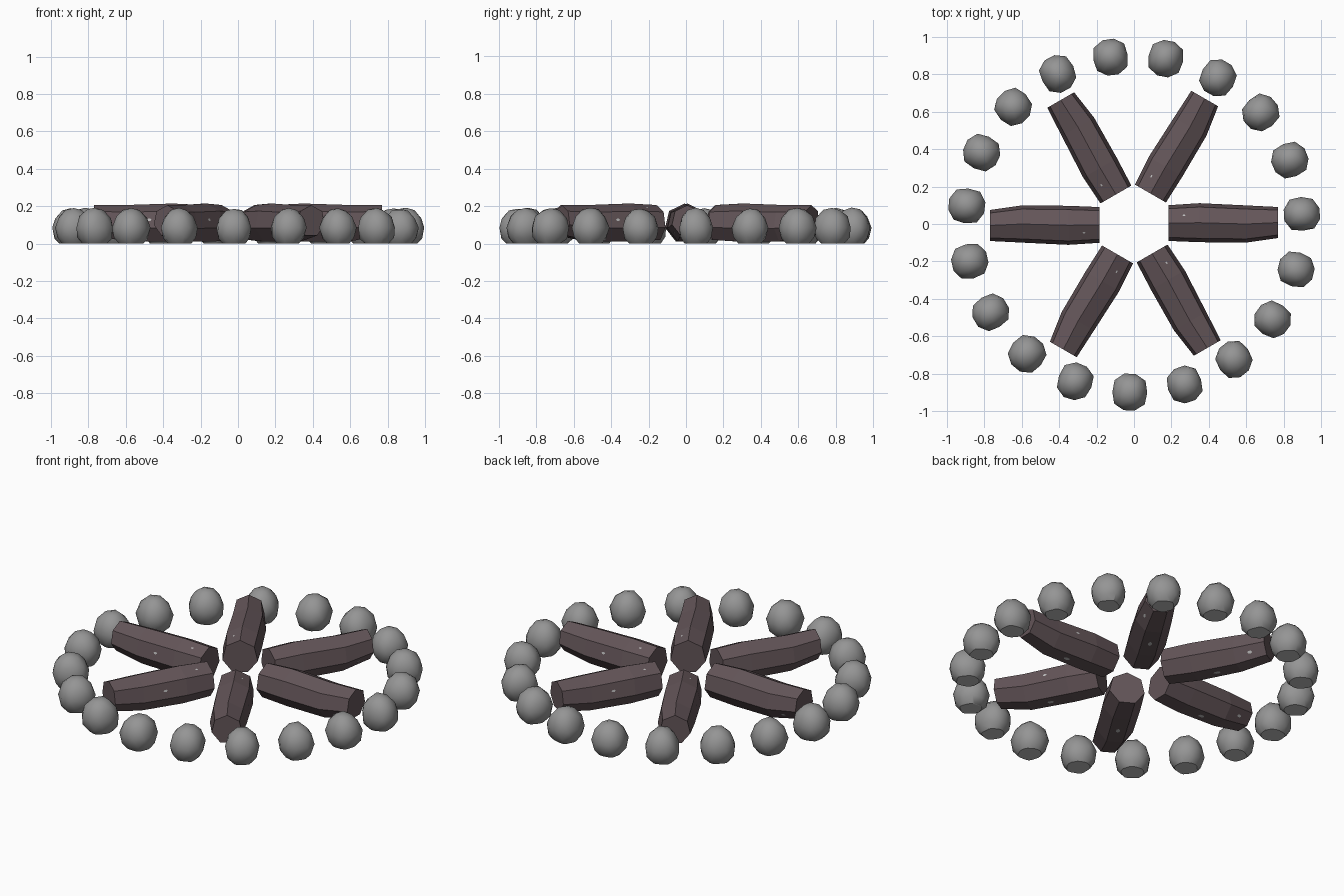
import bpy, bmesh, math, random
from mathutils import Vector, Matrix

if "Cube" in bpy.data.objects:
    bpy.data.objects.remove(bpy.data.objects["Cube"])

random.seed(4)

def material(name, rgb):
    m = bpy.data.materials.new(name)
    m.diffuse_color = (*rgb, 1)
    m.use_nodes = True
    m.node_tree.nodes["Principled BSDF"].inputs["Base Color"].default_value = m.diffuse_color
    return m

STONE = material("stone grey", (0.30, 0.30, 0.30))
PALE = material("pale grey", (0.50, 0.50, 0.50))
WOOD = material("burnt wood", (0.125, 0.09, 0.098))

def add(name, bm, mats, smooth=None):
    bmesh.ops.recalc_face_normals(bm, faces=bm.faces[:])
    me = bpy.data.meshes.new(name)
    bm.to_mesh(me)
    bm.free()
    for m in mats:
        me.materials.append(m)
    ob = bpy.data.objects.new(name, me)
    bpy.context.collection.objects.link(ob)
    if smooth:
        bpy.ops.object.select_all(action='DESELECT')
        ob.select_set(True)
        bpy.context.view_layer.objects.active = ob
        bpy.ops.object.shade_smooth_by_angle(angle=math.radians(smooth))
    return ob

# Ring stones: lumpy rounded blocks with a flat pale underside
def stone(name, angle):
    bm = bmesh.new()
    bmesh.ops.create_icosphere(bm, subdivisions=2, radius=1)
    bumps = [(Vector([random.uniform(-1, 1) for _ in range(3)]).normalized(),
              random.uniform(-0.06, 0.05)) for _ in range(9)]
    p = 2.7
    for v in bm.verts:
        d = v.co.normalized()
        r = (abs(d.x) ** p + abs(d.y) ** p + abs(d.z) ** 2.1) ** (-1 / p)
        r += sum(h * max(0, d.dot(b)) ** 6 for b, h in bumps)
        taper = 1 - 0.16 * max(0, d.z)
        v.co = Vector((d.x * r * 0.098 * taper, d.y * r * 0.093 * taper, d.z * r * 0.106 + 0.085))
    cut = bmesh.ops.bisect_plane(bm, geom=bm.verts[:] + bm.edges[:] + bm.faces[:],
                                 plane_co=(0, 0, 0.003), plane_no=(0, 0, 1), clear_inner=True)
    rim = [e for e in cut['geom_cut'] if isinstance(e, bmesh.types.BMEdge)]
    for f in bmesh.ops.contextual_create(bm, geom=rim)['faces']:
        f.material_index = 1
    for v in bm.verts:
        if v.co.z < 0.0031:
            v.co.z = 0
    bm.transform(Matrix.Rotation(angle, 4, 'Z') @ Matrix.Translation((0.90, 0, 0)))
    add(name, bm, [STONE, PALE], 35)

for i in range(19):
    stone(f"ring_stone_{i + 1}", math.radians(3.3 + i * 360 / 19))

# Logs: seven-sided, swelling in the middle and narrower at the outer end
RINGS = [  # distance, y centre, z centre, radius
    (0.185, 0.005, 0.108, 0.098),
    (0.35, 0.007, 0.107, 0.107),
    (0.60, 0.000, 0.104, 0.102),
    (0.77, 0.008, 0.120, 0.085),
]
SIDES = 7

def log(name, angle):
    bm = bmesh.new()
    loops = []
    for x, cy, cz, r in RINGS:
        loops.append([bm.verts.new((x, cy + r * math.sin(2 * math.pi * k / SIDES),
                                    cz + r * math.cos(2 * math.pi * k / SIDES)))
                      for k in range(SIDES)])
    sides = {}
    for j in range(len(loops) - 1):
        for k in range(SIDES):
            n = (k + 1) % SIDES
            sides[j, k] = bm.faces.new((loops[j][k], loops[j][n], loops[j + 1][n], loops[j + 1][k]))
    bm.faces.new(loops[0])
    bm.faces.new(loops[-1])
    bmesh.ops.recalc_face_normals(bm, faces=bm.faces[:])
    # Small pale ash flecks lying on a few of the log faces
    spots = [(0, 0, 0.008), (1, 1, 0.012), (1, 3, 0.02), (2, 4, 0.014)]
    for j, k, size in spots:
        f = sides[j, k]
        f.normal_update()
        n = f.normal.copy()
        c = f.calc_center_median() + n * 0.0025
        u = Vector((1, 0, 0))
        u = (u - n * u.dot(n)).normalized()
        w = n.cross(u)
        rim = [bm.verts.new(c + size * (u * math.cos(a) + 0.6 * w * math.sin(a)))
               for a in (i * math.pi / 3 for i in range(6))]
        bm.faces.new(rim).material_index = 1
    bm.transform(Matrix.Rotation(angle, 4, 'Z'))
    ob_mats = [WOOD, PALE]
    me = bpy.data.meshes.new(name)
    bm.to_mesh(me)
    bm.free()
    for m in ob_mats:
        me.materials.append(m)
    bpy.context.collection.objects.link(bpy.data.objects.new(name, me))

for i in range(6):
    log(f"log_{i + 1}", math.radians(60 * i))
